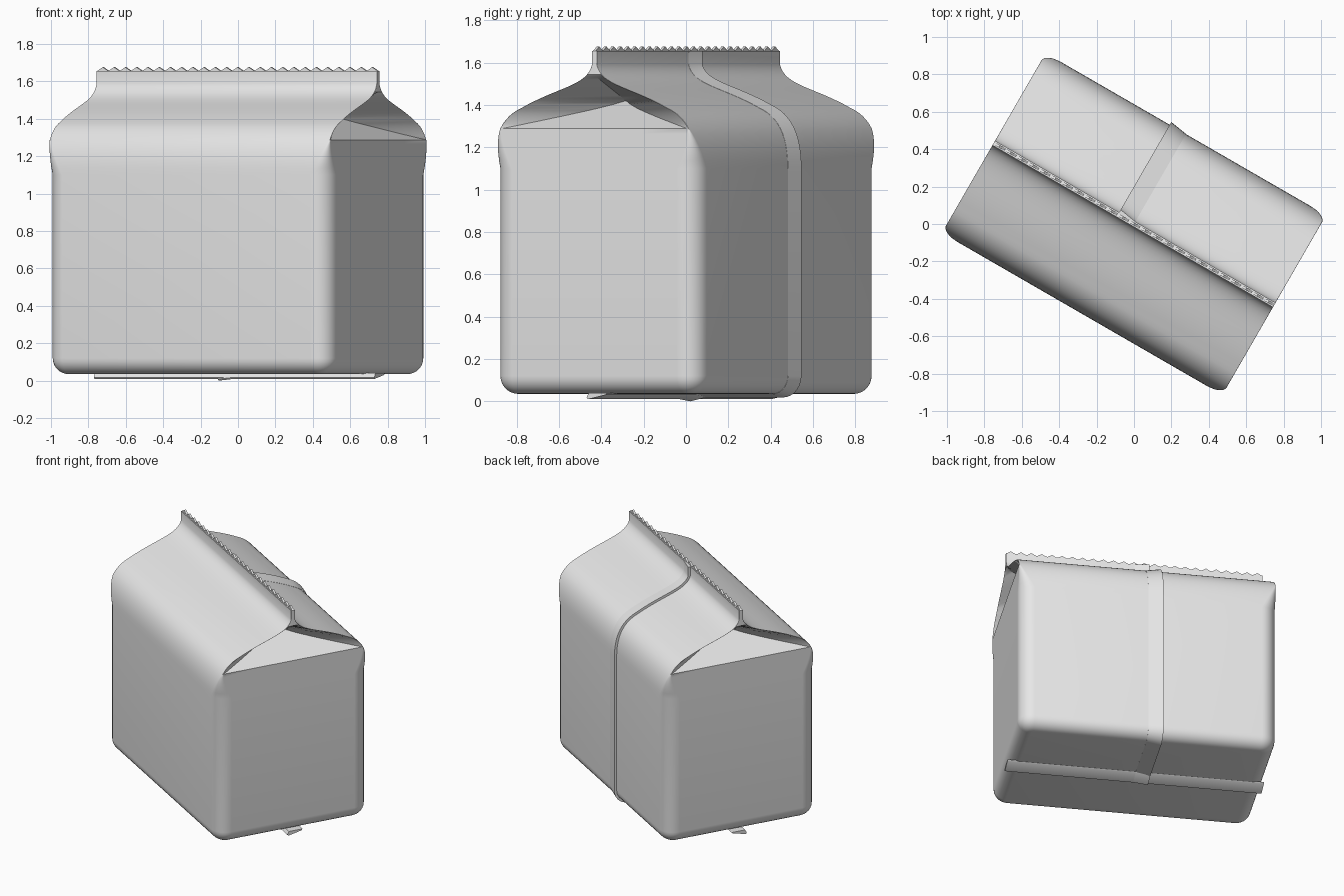
import bpy, bmesh, math
from mathutils import Vector, Matrix
from mathutils.geometry import interpolate_bezier

if "Cube" in bpy.data.objects:
    bpy.data.objects.remove(bpy.data.objects["Cube"])

paper = bpy.data.materials.new("plain_grey_paper")
paper.use_nodes = True
paper.diffuse_color = (0.8, 0.8, 0.8, 1)
paper.node_tree.nodes["Principled BSDF"].inputs["Base Color"].default_value = (0.8, 0.8, 0.8, 1)

TURN = Matrix.Rotation(math.radians(-30), 4, 'Z')   # the pack stands turned
LEN, WID, RAD = 0.866, 0.555, 0.1                   # half length, half width, corner
BASE, CRIMP_TOP = 0.035, 1.655


def loft(name, rings, angle=35):
    """Skin a list of equal closed rings, cap both ends."""
    bm = bmesh.new()
    rows = [[bm.verts.new(p) for p in ring] for ring in rings]
    n = len(rows[0])
    for low, high in zip(rows, rows[1:]):
        for i in range(n):
            j = (i + 1) % n
            bm.faces.new((low[i], low[j], high[j], high[i]))
    bm.faces.new(rows[0][::-1])
    bm.faces.new(rows[-1])
    bmesh.ops.remove_doubles(bm, verts=bm.verts, dist=0.0002)
    bmesh.ops.recalc_face_normals(bm, faces=bm.faces)
    bm.transform(TURN)
    mesh = bpy.data.meshes.new(name)
    bm.to_mesh(mesh)
    bm.free()
    mesh.materials.append(paper)
    obj = bpy.data.objects.new(name, mesh)
    bpy.context.collection.objects.link(obj)
    bpy.ops.object.select_all(action='DESELECT')
    obj.select_set(True)
    bpy.context.view_layer.objects.active = obj
    bpy.ops.object.shade_smooth_by_angle(angle=math.radians(angle))
    return obj


def curve(a, b, c, d, n):
    pts = [Vector((x, z, 0)) for x, z in (a, b, c, d)]
    return [(p.x, p.y) for p in interpolate_bezier(*pts, n)]


# Side profile: rounded bottom, straight wall, shoulder, gable, crimp
bottom = []
for k in range(8):
    t = math.pi / 2 * k / 7
    bottom.append((0.085 * (1 - math.sin(t)), BASE + 0.085 * (1 - math.cos(t))))
shoulder = curve((WID, 1.1), (WID, 1.26), (0.5, 1.345), (0.4, 1.385), 13)
gable = curve((0.4, 1.385), (0.2, 1.485), (0.04, 1.49), (0.014, 1.59), 17)
roof = shoulder + gable[1:] + [(0.014, CRIMP_TOP)]
FOLD = shoulder[6][1]
APEX, CLOSE, DEPTH = 1.42, 1.54, 0.3


def ring(z, half_len, half_wid, rad):
    """Rounded rectangle whose ends fold inward above the fold line."""
    rise = min(max((z - FOLD) / (APEX - FOLD), 0), 1)
    fall = min(max((z - APEX) / (CLOSE - APEX), 0), 1)
    inner = half_len - DEPTH * rise * (1 - fall)
    w = (half_wid - rad - 0.004) * (1 - rise)
    half = [(inner, w * s) for s in (-1, -0.5, 0, 0.5, 1)]
    for k in range(9):
        t = math.pi / 2 * k / 8
        half.append((half_len - rad + rad * math.cos(t),
                     half_wid - rad + rad * math.sin(t)))
    # the other long side starts with the mirrored corner arc
    arc = [(-x, y) for x, y in reversed(half[5:])]
    end = [(-x, y) for x, y in reversed(half[:5])]
    low = [(-x, -y) for x, y in half[5:]]
    last = [(x, -y) for x, y in reversed(half[5:])]
    return [(x, y, z) for x, y in half + arc + end + low + last]


rings = [ring(z, LEN - i, WID - i, RAD - i) for i, z in bottom]
for b, z in roof:
    fade = min(max((FOLD - z) / (FOLD - 1.1), 0), 1)
    rings.append(ring(z, LEN, b, 0.003 + (RAD - 0.003) * fade))
loft("carton_body", rings)

# Serrated edge along the top crimp
TEETH = 25
teeth = []
for k in range(2 * TEETH + 1):
    u = LEN * (k / TEETH - 1)
    top = 1.676 if k % 2 else CRIMP_TOP
    teeth.append([(u, -0.007, 1.63), (u, 0.007, 1.63), (u, 0.007, top), (u, -0.007, top)])
loft("serrated_crimp_edge", teeth, 20)

# Overlapping back seam that runs from the base up to the crimp
path = [(0.03, BASE)] + [(WID - i, z) for i, z in bottom] + roof
seam = []
for k, (v, z) in enumerate(path):
    v0, z0 = path[max(k - 1, 0)]
    v1, z1 = path[min(k + 1, len(path) - 1)]
    n = Vector((z1 - z0, v0 - v1)).normalized()
    seam.append([(u, v + n.x * d, z + n.y * d) for u, d in
                 ((-0.1, -0.004), (-0.1, 0.017), (0, 0.001), (0, -0.004))])
loft("back_seam_overlap", seam, 40)

# Folded fin under the base, with the thicker seam spot
fin = ((0.07, 0.04), (0.06, 0.03), (-0.035, 0.01), (-0.042, 0.018), (-0.03, 0.04))
loft("bottom_fin", [[(u, v, z) for v, z in fin] for u in (-LEN, LEN)])
loft("fin_seam_overlap", [[(u, v, z - d) for v, z in fin]
                          for u, d in ((-0.1, 0.01), (0, 0))])
